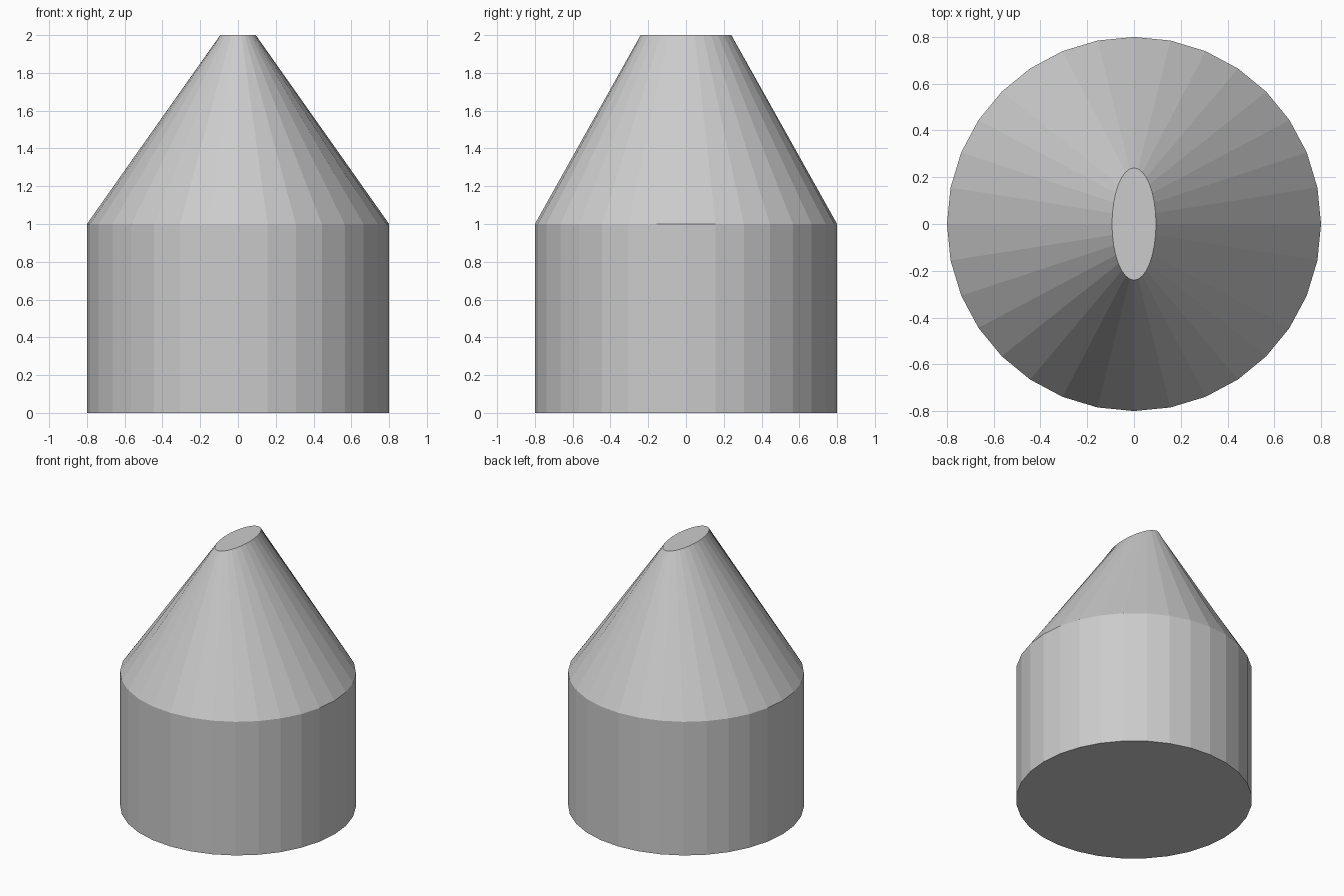
import bpy, bmesh
from math import cos, sin, tau

if "Cube" in bpy.data.objects:
    bpy.data.objects.remove(bpy.data.objects["Cube"])

SIDES = 32
# Cross-sections from bottom to top: x radius, y radius, height
SECTIONS = [(0.8, 0.8, 0.0), (0.8, 0.8, 1.0), (0.094, 0.24, 2.0)]

bm = bmesh.new()
rings = [[bm.verts.new((rx * cos(tau * i / SIDES), ry * sin(tau * i / SIDES), z))
          for i in range(SIDES)] for rx, ry, z in SECTIONS]

# Straight wall, then taper to the narrow oval tip
for low, high in zip(rings, rings[1:]):
    for i in range(SIDES):
        j = (i + 1) % SIDES
        bm.faces.new((low[i], low[j], high[j], high[i]))

# Flat bottom and top caps
bm.faces.new(rings[0][::-1])
bm.faces.new(rings[-1])

mesh = bpy.data.meshes.new("tapered_body")
bm.to_mesh(mesh)
bm.free()
body = bpy.data.objects.new("tapered_body", mesh)
bpy.context.collection.objects.link(body)
